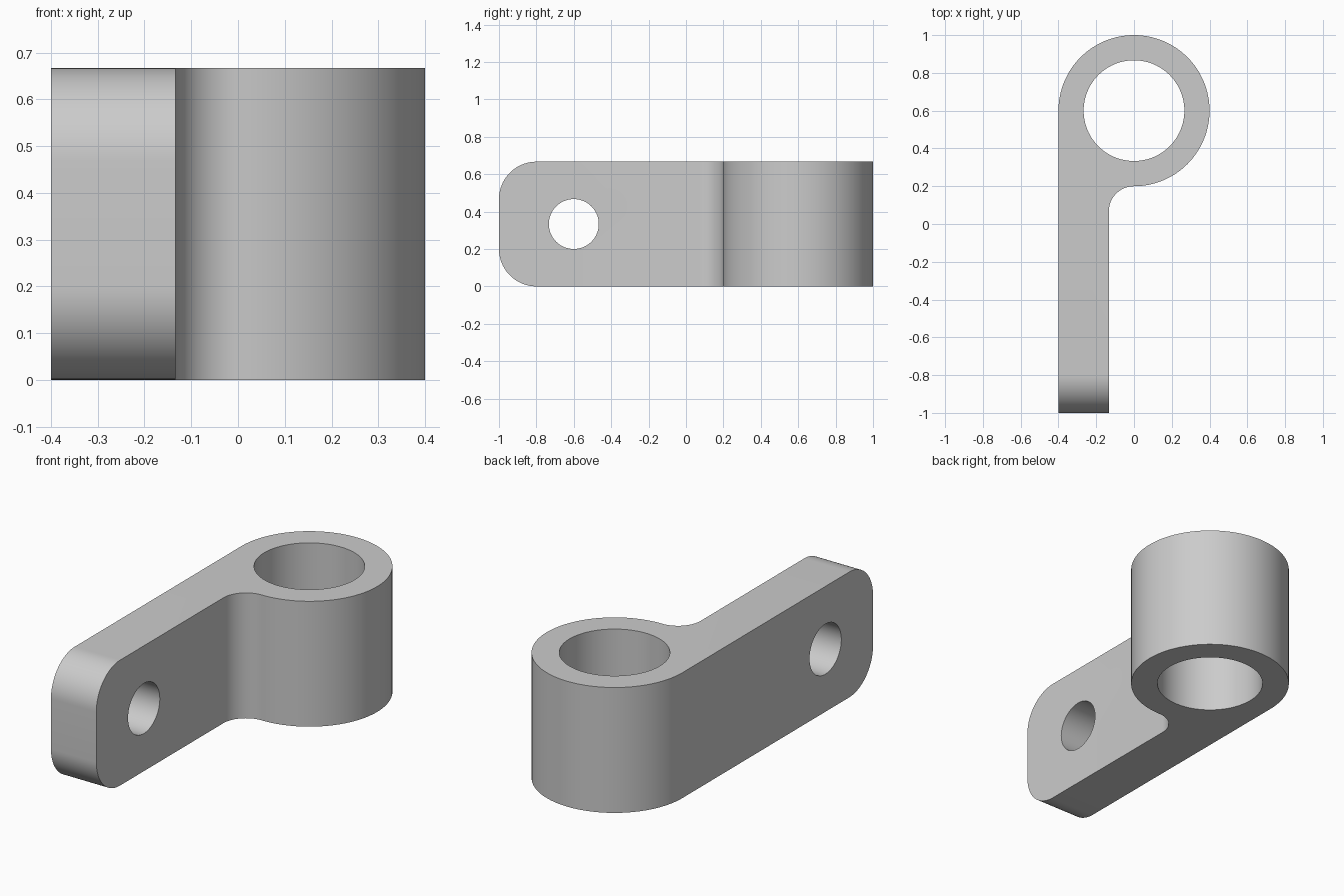
import bpy, bmesh
from math import sin, cos, radians
from mathutils import Matrix

cube = bpy.data.objects.get("Cube")
if cube:
    bpy.data.objects.remove(cube, do_unlink=True)

HEIGHT = 2 / 3
RING_Y, RING_R, BORE_R = 0.6, 0.4, 0.8 / 3
ARM_IN = -0.4 / 3        # inner face of the arm
FILLET_R = 0.4 / 3
BOLT_Y, BOLT_R = -0.6, 0.4 / 3

grey = bpy.data.materials.new("plain grey")
grey.use_nodes = True
colour = (0.6, 0.6, 0.6, 1)
grey.diffuse_color = colour
grey.node_tree.nodes["Principled BSDF"].inputs["Base Color"].default_value = colour


def arc(cx, cy, r, start, end, steps):
    angles = [radians(start + (end - start) * i / steps) for i in range(steps + 1)]
    return [(cx + r * cos(a), cy + r * sin(a)) for a in angles]


def make_object(name, bm):
    bmesh.ops.recalc_face_normals(bm, faces=bm.faces[:])
    mesh = bpy.data.meshes.new(name)
    bm.to_mesh(mesh)
    bm.free()
    mesh.materials.append(grey)
    obj = bpy.data.objects.new(name, mesh)
    bpy.context.collection.objects.link(obj)
    return obj


def cylinder_cutter(name, radius, location, rotation=Matrix()):
    bm = bmesh.new()
    bmesh.ops.create_cone(bm, cap_ends=True, segments=96, radius1=radius, radius2=radius,
                          depth=1, matrix=Matrix.Translation(location) @ rotation)
    obj = make_object(name, bm)
    obj.hide_render = True
    return obj


# Bracket body: flat arm, inner fillet and round boss in one outline
outline = [(-RING_R, -1), (ARM_IN, -1)]
outline += arc(0, RING_Y - RING_R - FILLET_R, FILLET_R, 180, 90, 20)
outline += arc(0, RING_Y, RING_R, -90, 180, 96)[1:]
bm = bmesh.new()
base = bm.faces.new([bm.verts.new((x, y, 0)) for x, y in outline])
top = bmesh.ops.extrude_face_region(bm, geom=[base])["geom"]
bmesh.ops.translate(bm, vec=(0, 0, HEIGHT),
                    verts=[v for v in top if isinstance(v, bmesh.types.BMVert)])
if not any(f.normal.z < 0 and f.calc_center_median().z < 0.01 for f in bm.faces):
    bmesh.ops.recalc_face_normals(bm, faces=bm.faces[:])

# Rounded corners at the free end of the arm
corners = [e for e in bm.edges
           if all(v.co.y < -0.99 for v in e.verts)
           and abs(e.verts[0].co.z - e.verts[1].co.z) < 0.01]
bmesh.ops.bevel(bm, geom=corners, offset=0.2, offset_type='OFFSET', segments=20,
                profile=0.5, affect='EDGES')
bracket = make_object("bracket", bm)

# Bore through the boss and bolt hole through the arm
cutters = [
    cylinder_cutter("bore_cutter", BORE_R, (0, RING_Y, HEIGHT / 2)),
    cylinder_cutter("bolt_hole_cutter", BOLT_R, (-0.3, BOLT_Y, HEIGHT / 2),
                    Matrix.Rotation(radians(90), 4, 'Y')),
]
for cutter in cutters:
    cut = bracket.modifiers.new(cutter.name, 'BOOLEAN')
    cut.operation, cut.solver, cut.object = 'DIFFERENCE', 'EXACT', cutter

# Bake the cuts and drop the cutters
bpy.context.view_layer.update()
graph = bpy.context.evaluated_depsgraph_get()
baked = bpy.data.meshes.new_from_object(bracket.evaluated_get(graph))
bracket.modifiers.clear()
bracket.data = baked
for cutter in cutters:
    bpy.data.objects.remove(cutter, do_unlink=True)

# Smooth curved walls, crisp rims
bpy.ops.object.select_all(action='DESELECT')
bracket.select_set(True)
bpy.context.view_layer.objects.active = bracket
bpy.ops.object.shade_smooth_by_angle(angle=radians(30))
